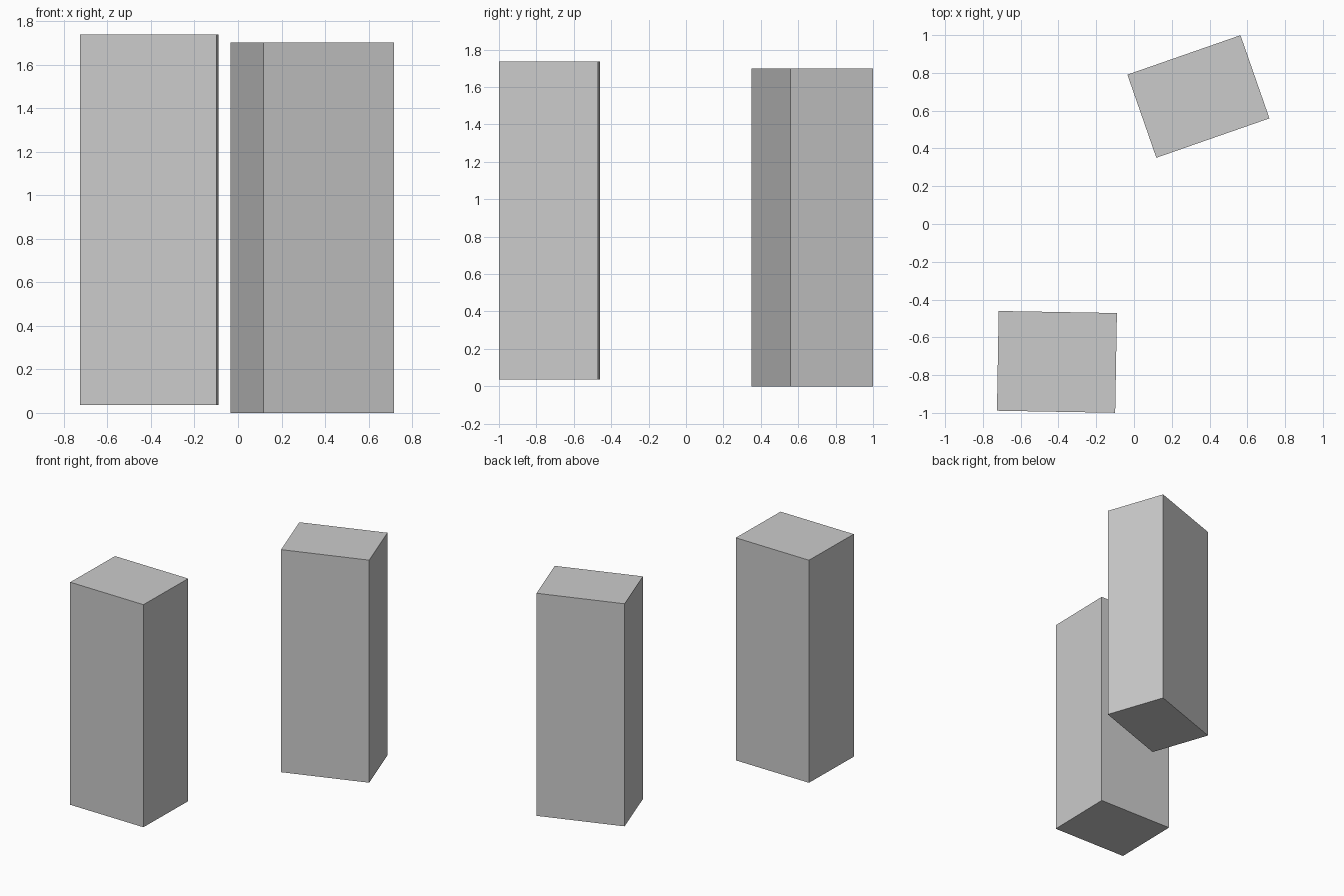
import bpy
from math import radians

if "Cube" in bpy.data.objects:
    bpy.data.objects.remove(bpy.data.objects["Cube"])


def block(name, center, width, depth, bottom, height, turn):
    """Upright rectangular block turned about its vertical axis."""
    bpy.ops.mesh.primitive_cube_add(
        size=1,
        location=(center[0], center[1], bottom + height / 2),
        rotation=(0, 0, radians(turn)))
    obj = bpy.context.object
    obj.name = name
    obj.scale = (width, depth, height)
    bpy.ops.object.transform_apply(location=False, rotation=False, scale=True)
    return obj


# Rear block, standing on the ground
block("rear_block", (0.341, 0.675), 0.634, 0.466, 0.0, 1.70, 19.2)

# Front block, slightly raised
block("front_block", (-0.408, -0.73), 0.626, 0.528, 0.037, 1.70, -1.0)
